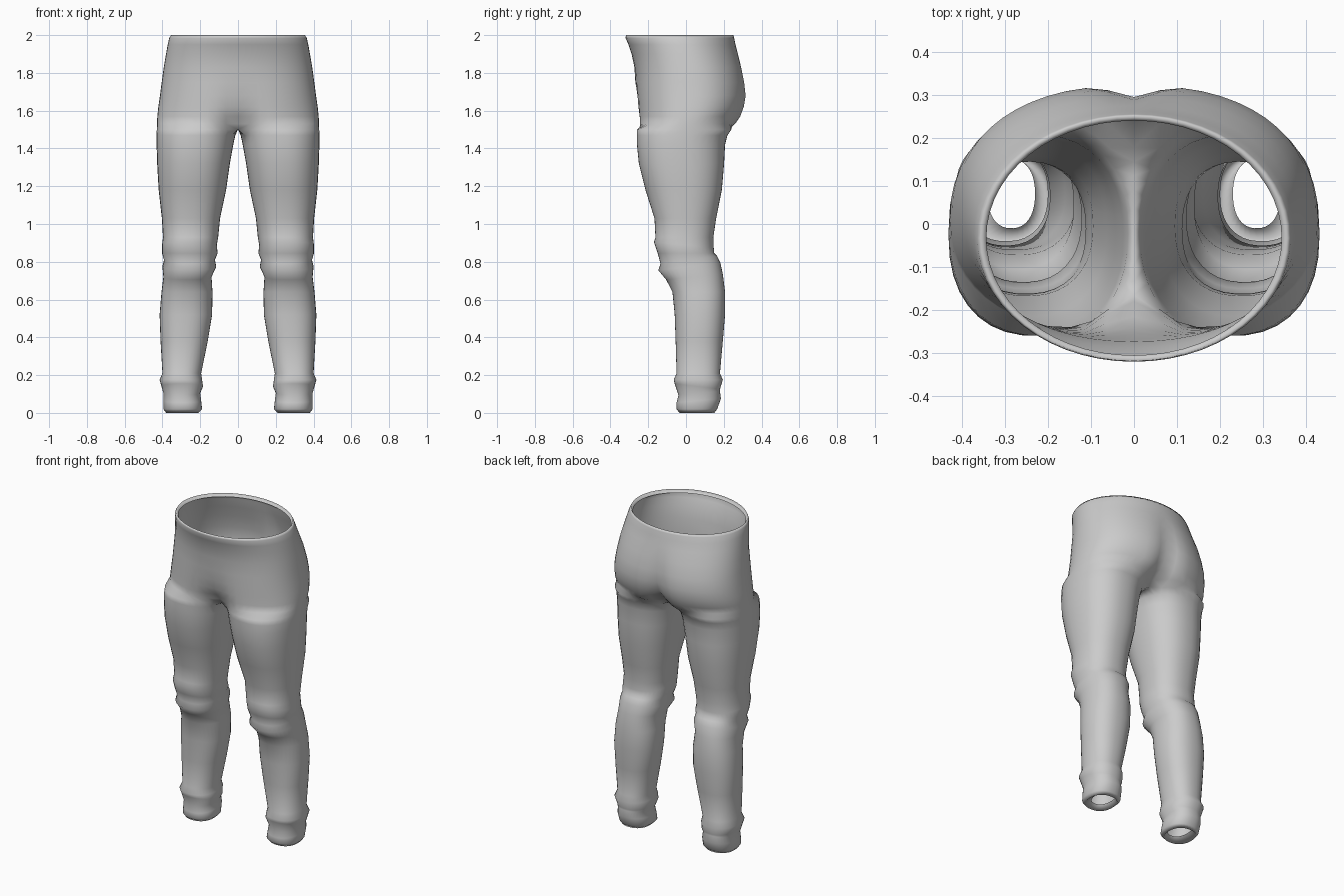
import bpy, bmesh
from math import sin, cos, pi, radians, exp

OUT, INN = 28, 8           # segments around the outer and inner side of a leg
GAP = radians(35)          # half angle of the inner-thigh side

# Leg rings: z, inner x, outer x, front y, back y, tilt
LEG = [
    (0.03, 0.23, 0.34, -0.01, 0.15, 0), (0.0, 0.21, 0.38, -0.035, 0.15, 0),
    (0.02, 0.19, 0.395, -0.05, 0.165, 0), (0.065, 0.195, 0.395, -0.05, 0.185, 0.01),
    (0.105, 0.20, 0.395, -0.04, 0.18, 0.01), (0.14, 0.185, 0.405, -0.06, 0.18, -0.015),
    (0.175, 0.19, 0.415, -0.065, 0.195, 0), (0.21, 0.195, 0.40, -0.05, 0.18, 0),
    (0.38, 0.16, 0.41, -0.055, 0.195, 0), (0.52, 0.137, 0.415, -0.06, 0.207, 0),
    (0.64, 0.135, 0.405, -0.072, 0.207, 0), (0.72, 0.14, 0.395, -0.105, 0.195, 0.015),
    (0.775, 0.115, 0.40, -0.147, 0.182, 0.02), (0.81, 0.122, 0.392, -0.135, 0.165, 0.02),
    (0.845, 0.108, 0.402, -0.15, 0.15, 0), (0.89, 0.112, 0.402, -0.17, 0.147, -0.015),
    (0.93, 0.105, 0.397, -0.162, 0.145, 0), (1.03, 0.095, 0.403, -0.167, 0.16, 0),
    (1.18, 0.063, 0.42, -0.215, 0.19, 0), (1.32, 0.043, 0.428, -0.25, 0.202, 0),
    (1.42, 0.025, 0.431, -0.26, 0.207, 0), (1.47, 0.014, 0.431, -0.26, 0.22, 0),
    (1.50, 0.0, 0.43, -0.26, 0.24, 0)]

# Hip rings: z, outer x, front y, back y, front dent, back cleft
HIP = [
    (1.53, 0.429, -0.26, 0.268, 0.08, 0.09), (1.57, 0.427, -0.26, 0.295, 0.045, 0.06),
    (1.62, 0.422, -0.262, 0.313, 0.02, 0.04), (1.68, 0.413, -0.265, 0.323, 0.01, 0.03),
    (1.75, 0.404, -0.268, 0.315, 0, 0.02), (1.83, 0.393, -0.273, 0.298, 0, 0.01),
    (1.90, 0.381, -0.288, 0.275, 0, 0), (1.95, 0.372, -0.305, 0.262, 0, 0),
    (1.985, 0.364, -0.32, 0.255, 0, 0), (2.0, 0.355, -0.318, 0.25, 0, 0),
    (1.98, 0.343, -0.305, 0.24, 0, 0)]


def power(v, n):
    return (1 if v >= 0 else -1) * abs(v) ** (2 / n)


def leg_ring(z, xi, xo, yf, yb, tilt):
    cx, hx, cy, hy = (xi + xo) / 2, (xo - xi) / 2, (yf + yb) / 2, (yb - yf) / 2
    n = 2.3
    lim = pi - GAP
    angles = [-lim + 2 * lim * i / OUT for i in range(OUT + 1)]
    angles += [lim + 2 * GAP * i / INN for i in range(1, INN)]
    pts = []
    for i, a in enumerate(angles):
        x, s = cx + hx * power(cos(a), n), power(sin(a), n)
        # The crotch ring meets the mirror plane along its inner side
        if xi == 0 and (i == 0 or i >= OUT):
            x = 0
        pts.append((x, cy + hy * s, z + tilt * s))
    return pts


def hip_ring(z, xo, yf, yb, dent, cleft):
    cy, hy = (yf + yb) / 2, (yb - yf) / 2
    n = 2.3 - 0.3 * max(0, (z - 1.7) / 0.3)
    pts = []
    for i in range(OUT + 1):
        a = -pi / 2 + pi * i / OUT
        x = 0 if i in (0, OUT) else xo * power(cos(a), n)
        y = cy + hy * power(sin(a), n)
        y += dent * exp(-(x / 0.09) ** 2) if a < 0 else -cleft * exp(-(x / 0.06) ** 2)
        pts.append((x, y, z))
    return pts


bm = bmesh.new()


def bridge(a, b, count):
    for i in range(count):
        j = (i + 1) % len(a)
        bm.faces.new((a[i], a[j], b[j], b[i]))


# Leg tube from the folded hem to the crotch, then the open half of the hips
prev = None
for row in LEG:
    ring = [bm.verts.new(p) for p in leg_ring(*row)]
    if prev:
        bridge(prev, ring, OUT + INN)
    prev = ring
for row in HIP:
    ring = [bm.verts.new(p) for p in hip_ring(*row)]
    bridge(prev, ring, OUT)
    prev = ring

mesh = bpy.data.meshes.new("trousers")
bm.to_mesh(mesh)
bm.free()
obj = bpy.data.objects.new("trousers", mesh)
bpy.context.collection.objects.link(obj)

# Mirror the half into a pair of trousers and shade smooth
mirror = obj.modifiers.new("Mirror", 'MIRROR')
mirror.use_clip = True
mirror.merge_threshold = 0.0005
bpy.context.view_layer.objects.active = obj
obj.select_set(True)
bpy.ops.object.shade_smooth()
